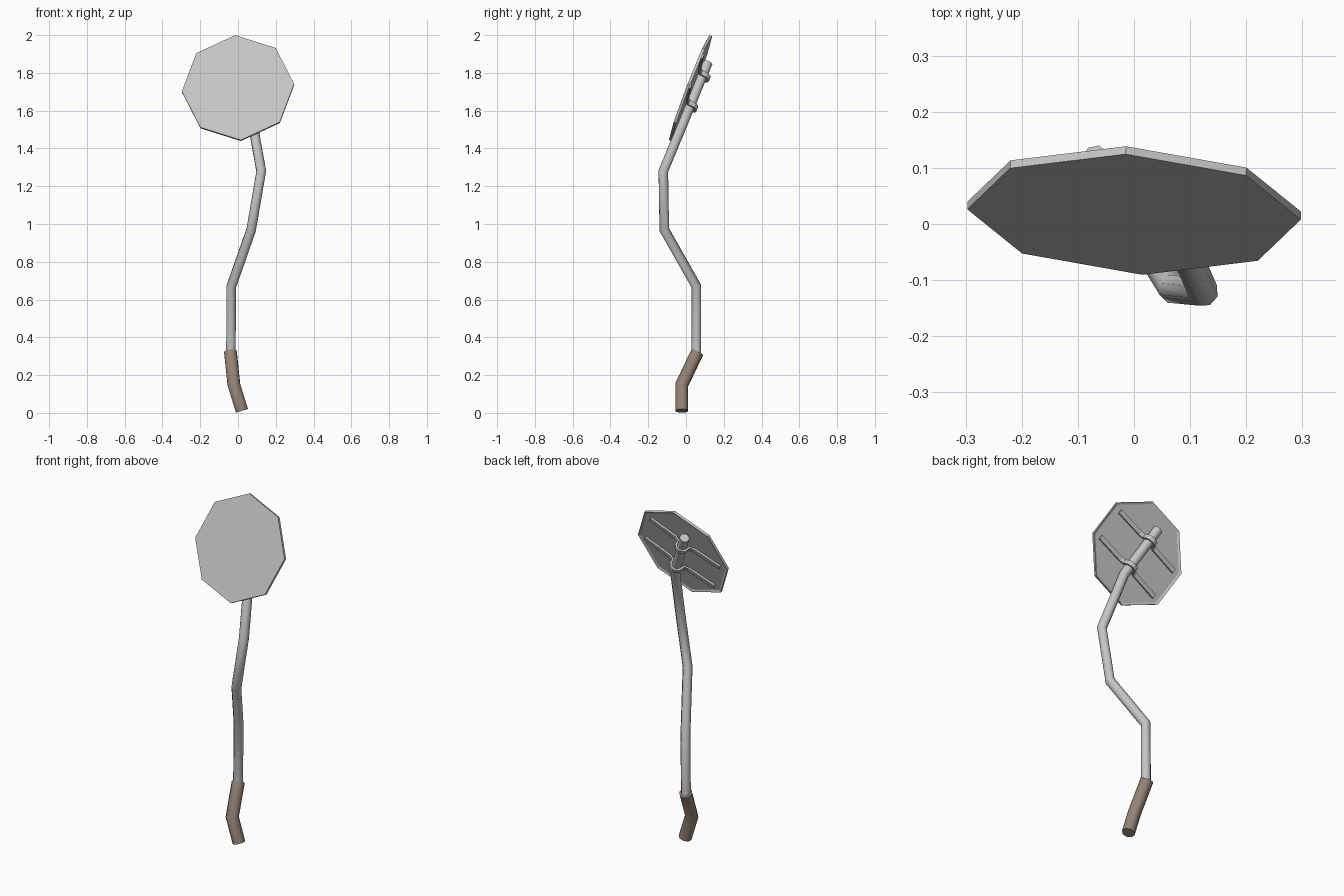
import bpy, bmesh, math
from mathutils import Vector

if "Cube" in bpy.data.objects:
    bpy.data.objects.remove(bpy.data.objects["Cube"])


def material(name, rgb):
    m = bpy.data.materials.new(name)
    m.diffuse_color = (*rgb, 1)
    m.use_nodes = True
    m.node_tree.nodes["Principled BSDF"].inputs["Base Color"].default_value = m.diffuse_color
    return m


STEEL = material("grey steel", (0.56, 0.56, 0.56))
WRAP = material("brown grip", (0.30, 0.23, 0.18))


def finish(bm, name, mat, smooth=False):
    bmesh.ops.recalc_face_normals(bm, faces=bm.faces)
    me = bpy.data.meshes.new(name)
    bm.to_mesh(me)
    bm.free()
    me.materials.append(mat)
    ob = bpy.data.objects.new(name, me)
    bpy.context.collection.objects.link(ob)
    if smooth:
        bpy.ops.object.select_all(action='DESELECT')
        ob.select_set(True)
        bpy.context.view_layer.objects.active = ob
        bpy.ops.object.shade_smooth_by_angle(angle=math.radians(50))
    return ob


def tube(name, path, radius, mat, sides=8):
    """Sweep a round section along a bent path with mitred corners."""
    pts = [Vector(p) for p in path]
    dirs = [(b - a).normalized() for a, b in zip(pts, pts[1:])]
    u = dirs[0].cross(Vector((0, 1, 0))).normalized()
    v = dirs[0].cross(u)
    ring = []
    for i in range(sides):
        a = math.tau * (i + 0.5) / sides
        ring.append(pts[0] + radius * (math.cos(a) * u + math.sin(a) * v))
    bm = bmesh.new()
    rows = [[bm.verts.new(p) for p in ring]]
    for i, d in enumerate(dirs):
        n = d + dirs[i + 1] if i + 1 < len(dirs) else d
        ring = [p + d * ((pts[i + 1] - p).dot(n) / d.dot(n)) for p in ring]
        rows.append([bm.verts.new(p) for p in ring])
    for r0, r1 in zip(rows, rows[1:]):
        for k in range(sides):
            j = (k + 1) % sides
            bm.faces.new((r0[k], r0[j], r1[j], r1[k]))
    bm.faces.new(rows[0])
    bm.faces.new(rows[-1])
    return finish(bm, name, mat, True)


# Bent pole and its wrapped grip
tube("pole", [(-0.038, 0.055, 0.29), (-0.035, 0.055, 0.67), (0.07, -0.115, 0.97),
              (0.123, -0.12, 1.28), (0.07, 0.002, 1.575), (-0.071, 0.115, 1.853)],
     0.027, STEEL)
tube("grip", [(0.021, -0.022, 0.011), (-0.022, -0.022, 0.15), (-0.04, 0.06, 0.322)],
     0.036, WRAP)

# Plate frame: right, up, backward, plus the axes along and across the pole
CENTRE = Vector((0, 0.017, 1.722))
UP = Vector((-0.03, 0.215, 0.555)).normalized()
RIGHT = Vector((0.595, -0.02, 0.035))
RIGHT = (RIGHT - UP * RIGHT.dot(UP)).normalized()
BACK = UP.cross(RIGHT).normalized()
T = math.radians(22.5)
ALONG = UP * math.cos(T) - RIGHT * math.sin(T)
ACROSS = RIGHT * math.cos(T) + UP * math.sin(T)
THICK = 0.015

# Octagonal plate with a shallow lip around its back
bm = bmesh.new()
front, rear = [], []
for i in range(8):
    a = math.tau * i / 8
    p = CENTRE + 0.298 * (math.cos(a) * RIGHT + math.sin(a) * UP)
    front.append(bm.verts.new(p))
    rear.append(bm.verts.new(p + BACK * THICK))
bm.faces.new(front)
back_face = bm.faces.new(rear)
for i in range(8):
    j = (i + 1) % 8
    bm.faces.new((front[i], front[j], rear[j], rear[i]))
bmesh.ops.recalc_face_normals(bm, faces=bm.faces)
bmesh.ops.inset_region(bm, faces=[back_face], thickness=0.014, depth=-0.006)
finish(bm, "sign_plate", STEEL)

# Two straps: flat arms on the plate, humped over the pole
arc = [(0.033 * math.cos(math.pi * k / 6), 0.030 + 0.033 * math.sin(math.pi * k / 6))
       for k in range(7)]
profile = [(0.23, 0.0), (0.06, 0.004), (0.036, 0.014)] + arc + \
          [(-0.036, 0.014), (-0.06, 0.004), (-0.23, 0.0)]
for name, offset in (("upper_strap", 0.09), ("lower_strap", -0.10)):
    bm = bmesh.new()
    rows = []
    for q, d in profile:
        base = CENTRE + BACK * (THICK + d) + ACROSS * q + ALONG * offset
        rows.append([bm.verts.new(base + ALONG * s) for s in (-0.013, 0.013)])
    for (a, b), (c, e) in zip(rows, rows[1:]):
        bm.faces.new((a, b, e, c))
    strap = finish(bm, name, STEEL)
    mod = strap.modifiers.new("thickness", 'SOLIDIFY')
    mod.thickness = 0.011
    mod.offset = 0
